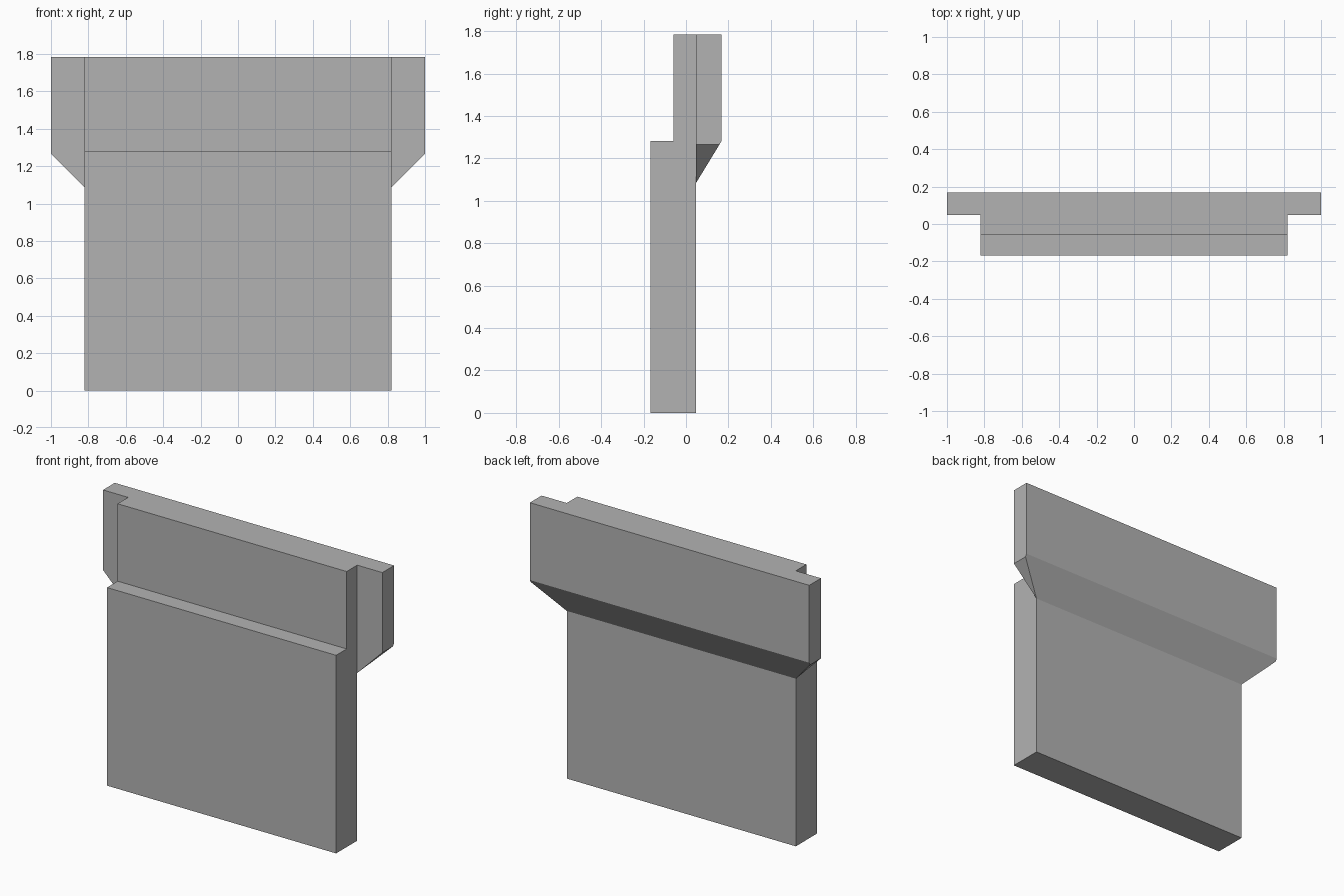
import bpy, bmesh
from mathutils import Vector

cube = bpy.data.objects.get("Cube")
if cube:
    bpy.data.objects.remove(cube, do_unlink=True)

# Main dimensions
HALF_BODY, HALF_CAP = 0.82, 1.0
FRONT, STEP, MID, BACK = -0.168, -0.06, 0.048, 0.168
FLARE, LEDGE, TOP = 1.085, 1.282, 1.783

grey = bpy.data.materials.new("plain_grey")
grey.use_nodes = True
colour = (0.45, 0.45, 0.45, 1)
grey.diffuse_color = colour
grey.node_tree.nodes["Principled BSDF"].inputs["Base Color"].default_value = colour


def extrude_profile(name, profile, half_width, planes=()):
    """Extrude a (y, z) profile along x, then trim it with (point, normal) planes."""
    bm = bmesh.new()
    face = bm.faces.new([bm.verts.new((-half_width, y, z)) for y, z in profile])
    new = bmesh.ops.extrude_face_region(bm, geom=[face])["geom"]
    verts = [g for g in new if isinstance(g, bmesh.types.BMVert)]
    bmesh.ops.translate(bm, verts=verts, vec=(2 * half_width, 0, 0))
    for point, normal in planes:
        geom = bm.verts[:] + bm.edges[:] + bm.faces[:]
        cut = bmesh.ops.bisect_plane(bm, geom=geom, plane_co=point,
                                     plane_no=normal, clear_outer=True)
        edges = [g for g in cut["geom_cut"] if isinstance(g, bmesh.types.BMEdge)]
        bmesh.ops.holes_fill(bm, edges=edges, sides=0)
    bmesh.ops.recalc_face_normals(bm, faces=bm.faces)
    mesh = bpy.data.meshes.new(name)
    bm.to_mesh(mesh)
    bm.free()
    mesh.materials.append(grey)
    obj = bpy.data.objects.new(name, mesh)
    bpy.context.collection.objects.link(obj)
    return obj


# Panel with a ledge across its front
panel = extrude_profile("wall_panel", [
    (FRONT, 0), (MID, 0), (MID, TOP), (STEP, TOP), (STEP, LEDGE), (FRONT, LEDGE)],
    HALF_BODY)

# Wider back rail, sloped underneath and mitred at both ends
mitres = [(Vector((s * HALF_BODY, MID, FLARE)), Vector((s, 0, -1)).normalized())
          for s in (-1, 1)]
rail = extrude_profile("back_rail", [
    (MID, FLARE), (BACK, LEDGE), (BACK, TOP), (MID, TOP)], HALF_CAP, mitres)

# Fuse the rail onto the panel
union = panel.modifiers.new("join_rail", "BOOLEAN")
union.operation = "UNION"
union.solver = "EXACT"
union.object = rail
bpy.context.view_layer.objects.active = panel
bpy.ops.object.modifier_apply(modifier=union.name)
bpy.data.objects.remove(rail, do_unlink=True)
